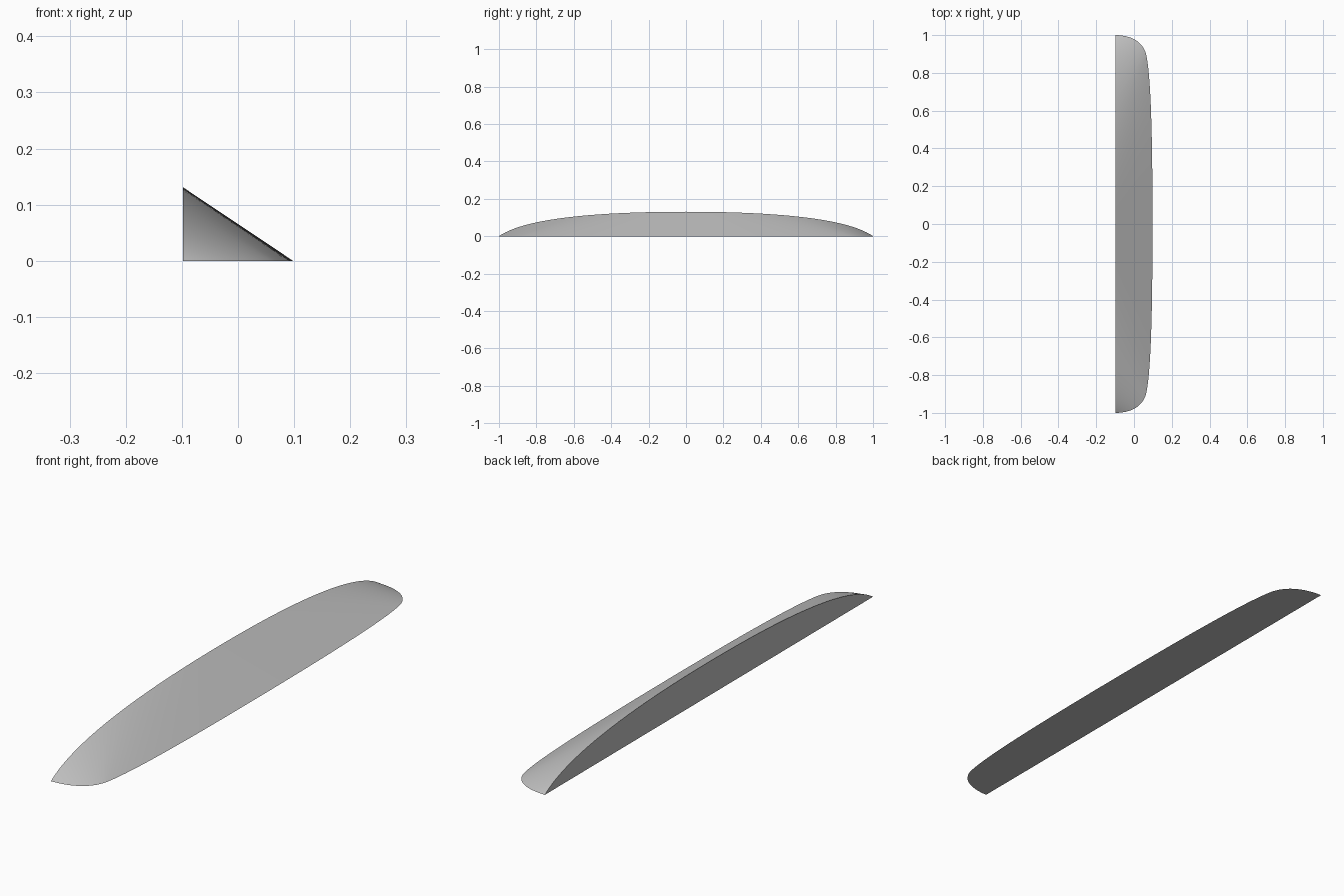
import bpy, bmesh, math
from mathutils import Vector
from mathutils.geometry import interpolate_bezier

cube = bpy.data.objects.get("Cube")
if cube:
    bpy.data.objects.remove(cube, do_unlink=True)

BACK = -0.098   # plane of the flat upright side
STEPS = 40


def bezier(*points):
    """Sample one cubic segment given as (width, y, height) points."""
    return interpolate_bezier(*[Vector((BACK + w, y, z)) for w, y, z in points], STEPS)


# Half of the arched ridge, from the tip to the middle
ridge = bezier((0, 1, 0), (0, 0.86, 0.1), (0, 0.45, 0.131), (0, 0, 0.131))

# Half of the ground outline: rounded end, then long gentle side
outline = bezier((0, 1, 0), (0.09, 0.999, 0), (0.15, 0.96, 0), (0.164, 0.89, 0))
outline += bezier((0.164, 0.89, 0), (0.19, 0.76, 0), (0.196, 0.4, 0), (0.196, 0, 0))

# Stretch a straight-ruled skin over both curves and their mirror images
bm = bmesh.new()
for p in ridge + outline:
    for side in (1, -1):
        bm.verts.new((p.x, p.y * side, p.z))
bmesh.ops.remove_doubles(bm, verts=bm.verts, dist=1e-5)
hull = bmesh.ops.convex_hull(bm, input=bm.verts)
spare = {g for g in hull["geom_interior"] + hull["geom_unused"]
         if isinstance(g, bmesh.types.BMVert)}
bmesh.ops.delete(bm, geom=list(spare), context='VERTS')

# Merge the flat underside and the flat upright side into single faces
bmesh.ops.dissolve_limit(bm, angle_limit=math.radians(0.05),
                         verts=bm.verts, edges=bm.edges)
bmesh.ops.recalc_face_normals(bm, faces=bm.faces)

mesh = bpy.data.meshes.new("curved_wedge")
bm.to_mesh(mesh)
bm.free()
wedge = bpy.data.objects.new("curved_wedge", mesh)
bpy.context.collection.objects.link(wedge)

# Plain grey material
grey = bpy.data.materials.new("plain grey")
colour = (0.52, 0.52, 0.52, 1)
grey.use_nodes = True
grey.diffuse_color = colour
grey.node_tree.nodes["Principled BSDF"].inputs["Base Color"].default_value = colour
mesh.materials.append(grey)

# Smooth the sloping skin and keep the rims sharp
bpy.ops.object.select_all(action='DESELECT')
wedge.select_set(True)
bpy.context.view_layer.objects.active = wedge
bpy.ops.object.shade_smooth_by_angle(angle=math.radians(30))
